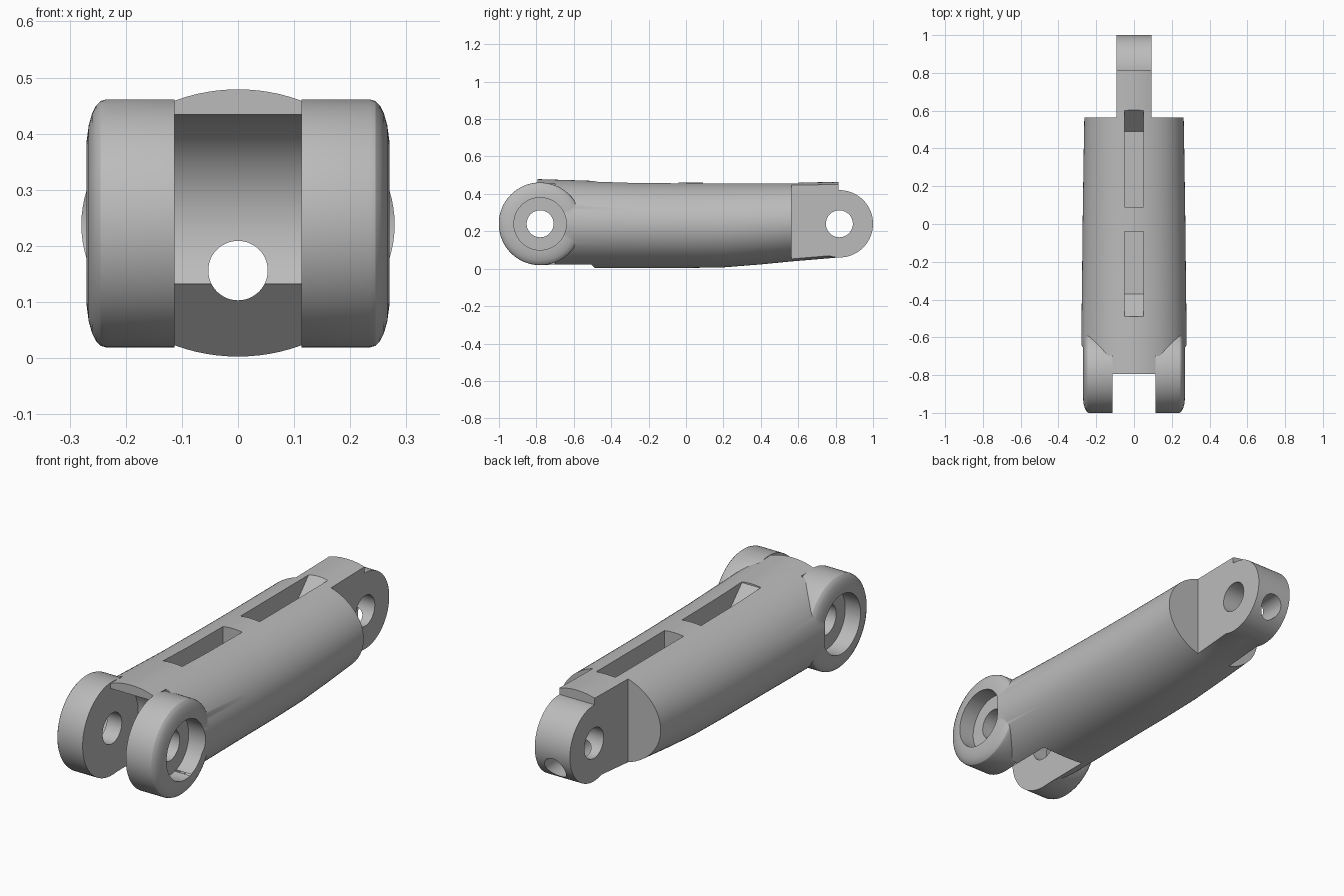
import bpy, bmesh, math
from mathutils import Matrix, Vector

if "Cube" in bpy.data.objects:
    bpy.data.objects.remove(bpy.data.objects["Cube"], do_unlink=True)

grey = bpy.data.materials.new("plain grey")
grey.use_nodes = True
grey.diffuse_color = (0.5, 0.5, 0.5, 1)
grey.node_tree.nodes["Principled BSDF"].inputs["Base Color"].default_value = (0.5, 0.5, 0.5, 1)

FRONT, BACK, MID = -0.78, 0.82, 0.24   # pivot positions along y, shared height


def make(name, bm):
    bmesh.ops.recalc_face_normals(bm, faces=bm.faces)
    mesh = bpy.data.meshes.new(name)
    bm.to_mesh(mesh)
    bm.free()
    mesh.materials.append(grey)
    ob = bpy.data.objects.new(name, mesh)
    bpy.context.collection.objects.link(ob)
    return ob


def loft(name, rings):
    """Skin matching closed rings of points and cap both ends."""
    bm = bmesh.new()
    loops = [[bm.verts.new(p) for p in ring] for ring in rings]
    n = len(loops[0])
    for a, b in zip(loops, loops[1:]):
        for i in range(n):
            j = (i + 1) % n
            bm.faces.new((a[i], a[j], b[j], b[i]))
    bm.faces.new(loops[0])
    bm.faces.new(loops[-1])
    return make(name, bm)


def turned(name, profile, y, z=MID, n=96):
    """Turn (x, radius) pairs about an axis parallel to x."""
    angles = [2 * math.pi * i / n for i in range(n)]
    return loft(name, [[(x, y + r * math.cos(t), z + r * math.sin(t)) for t in angles]
                       for x, r in profile])


def prism(name, outline, x0, x1):
    """Extrude a (y, z) outline along x."""
    return loft(name, [[(x, y, z) for y, z in outline] for x in (x0, x1)])


def block(name, x0, x1, y0, y1, z0=-0.2, z1=0.7):
    return prism(name, [(y0, z0), (y1, z0), (y1, z1), (y0, z1)], x0, x1)


def combine(target, tool, operation):
    mod = target.modifiers.new(operation, "BOOLEAN")
    mod.operation, mod.solver, mod.object = operation, "EXACT", tool
    bpy.context.view_layer.update()
    graph = bpy.context.evaluated_depsgraph_get()
    mesh = bpy.data.meshes.new_from_object(target.evaluated_get(graph))
    target.modifiers.clear()
    target.data = mesh
    bpy.data.objects.remove(tool, do_unlink=True)


def cut(target, tool):
    combine(target, tool, "DIFFERENCE")


# Tapered oval body: y, half width, bottom, top
sections = [(-0.795, 0.28, 0.0, 0.479), (-0.6, 0.279, 0.002, 0.473),
            (-0.3, 0.275, 0.004, 0.463), (0, 0.272, 0.004, 0.46),
            (0.2, 0.269, 0.007, 0.46), (0.4, 0.266, 0.023, 0.46),
            (0.565, 0.263, 0.039, 0.46), (0.815, 0.258, 0.06, 0.464)]
rings = []
for y, w, low, high in sections:
    ring = [2 * math.pi * i / 96 for i in range(96)]
    rings.append([(w * math.cos(t), y, (low + high) / 2 + (high - low) / 2 * math.sin(t))
                  for t in ring])
body = loft("link_body", rings)

# Narrow the rear to a tongue and leave room for the fork at the front
for s in (-1, 1):
    cut(body, block("tongue_side", s * 0.092, s * 0.5, 0.565, 1.1))
    cut(body, block("fork_side", s * 0.113, s * 0.5, -1.1, -0.70))
combine(body, turned("tongue_end", [(-0.092, 0.18), (0.092, 0.18)], BACK), "UNION")

# Fork lugs with softly rounded outer rims
rim = [(0.113, 0.221), (0.235, 0.221), (0.245, 0.218), (0.253, 0.21), (0.26, 0.196),
       (0.266, 0.175), (0.27, 0.145), (0.27, 0.1)]
for s in (-1, 1):
    combine(body, turned("lug", [(s * x, r) for x, r in rim], FRONT), "UNION")
    cut(body, turned("lug_recess", [(s * 0.19, 0.14), (s * 0.4, 0.14)], FRONT))

# Round clearance and sloping relief between the lugs
cut(body, turned("clearance", [(-0.113, 0.195), (0.113, 0.195)], FRONT))
cut(body, block("fork_gap", -0.113, 0.113, -1.1, -0.794))
cut(body, prism("relief", [(-1.1, -0.1), (-0.385, -0.1), (-0.615, 0.132), (-0.8, 0.132)],
                -0.113, 0.113))

# Pivot holes
for y in (FRONT, BACK):
    cut(body, turned("pivot_hole", [(-0.5, 0.072), (0.5, 0.072)], y, n=64))

# Lengthwise cord passage
passage = turned("passage", [(-1.3, 0.053), (1.3, 0.053)], 0, 0, 48)
passage.data.transform(Matrix.Translation(Vector((0, 0, 0.156))) @ Matrix.Rotation(math.pi / 2, 4, "Z"))
cut(body, passage)

# Two top slots, each with a ramp at its outer end
for inner, ramp, outer in ((0.09, 0.49, 0.605), (-0.04, -0.37, -0.49)):
    run = outer - ramp
    cut(body, prism("slot", [(inner, 0.34), (ramp, 0.34), (outer, 0.462),
                             (outer + run * 0.01, 0.6), (inner, 0.6)], -0.05, 0.05))

bpy.ops.object.select_all(action="DESELECT")
body.select_set(True)
bpy.context.view_layer.objects.active = body
bpy.ops.object.shade_smooth_by_angle(angle=math.radians(28))
